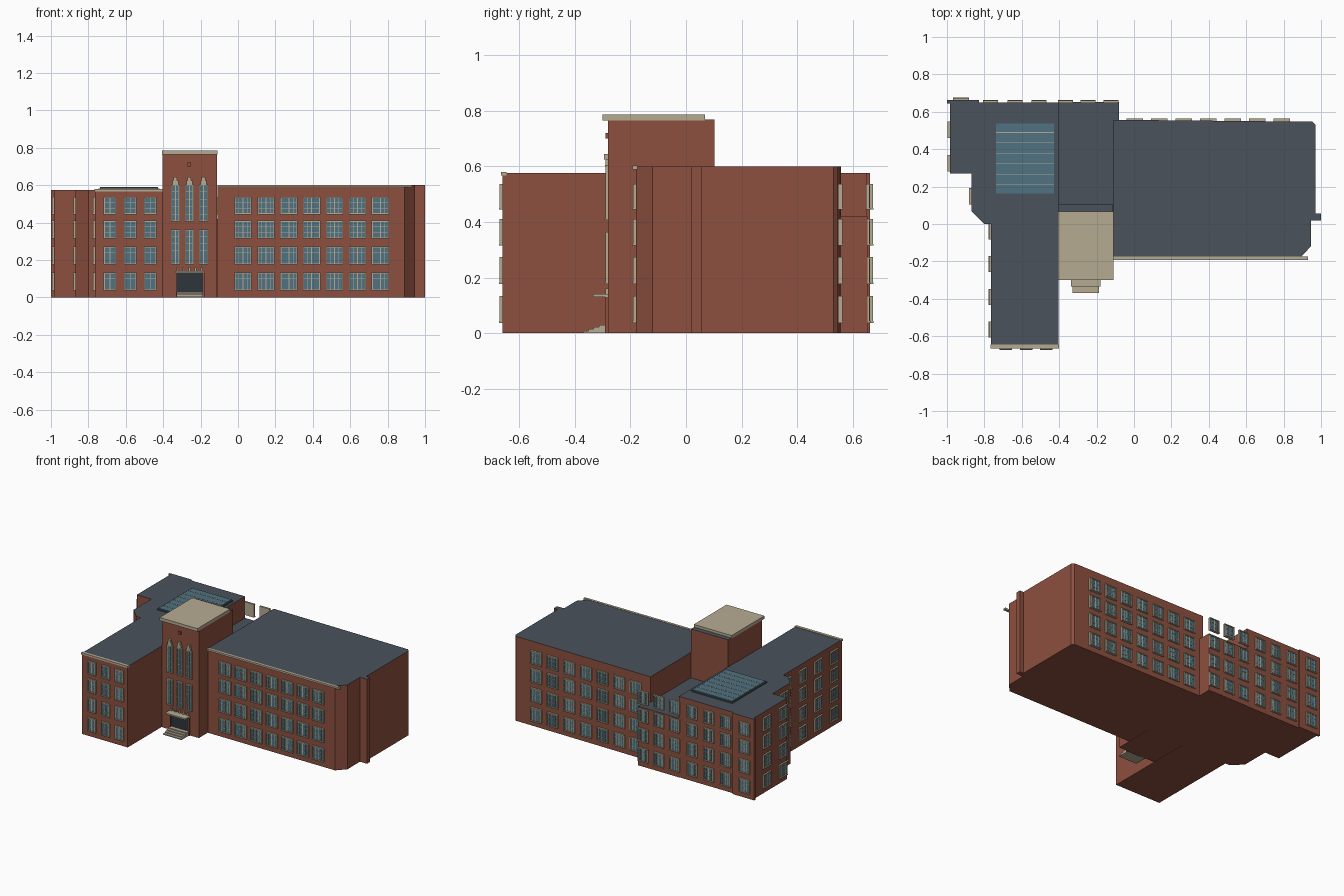
import bpy, bmesh
from math import radians
from mathutils import Matrix, Vector

if "Cube" in bpy.data.objects:
    bpy.data.objects.remove(bpy.data.objects["Cube"])


def mat(name, col):
    m = bpy.data.materials.new(name)
    m.diffuse_color = (*col, 1)
    m.use_nodes = True
    m.node_tree.nodes["Principled BSDF"].inputs["Base Color"].default_value = m.diffuse_color
    return m


BRICK = mat("brick", (0.27, 0.08, 0.05))
ROOF = mat("roof", (0.07, 0.085, 0.105))
STONE = mat("stone", (0.47, 0.41, 0.29))
GLASS = mat("glass", (0.08, 0.17, 0.22))
DARK = mat("dark_door", (0.025, 0.035, 0.045))


def finish(name, bm, mats):
    bmesh.ops.recalc_face_normals(bm, faces=bm.faces)
    me = bpy.data.meshes.new(name)
    bm.to_mesh(me)
    bm.free()
    for m in mats:
        me.materials.append(m)
    ob = bpy.data.objects.new(name, me)
    bpy.context.collection.objects.link(ob)
    return ob


def add_box(bm, x0, x1, y0, y1, z0, z1, mi=0, M=Matrix()):
    T = M @ Matrix.Translation(((x0 + x1) / 2, (y0 + y1) / 2, (z0 + z1) / 2))
    T = T @ Matrix.Diagonal((x1 - x0, y1 - y0, z1 - z0, 1))
    vs = bmesh.ops.create_cube(bm, size=1, matrix=T)["verts"]
    for f in {f for v in vs for f in v.link_faces}:
        f.material_index = mi


def box(name, x0, x1, y0, y1, z0, z1, m):
    bm = bmesh.new()
    add_box(bm, x0, x1, y0, y1, z0, z1)
    return finish(name, bm, [m])


def prism(name, pts, h):
    """Brick block with a dark roof on its top face."""
    bm = bmesh.new()
    base = bm.faces.new([bm.verts.new((x, y, 0)) for x, y in pts])
    r = bmesh.ops.extrude_face_region(bm, geom=[base])
    bmesh.ops.translate(bm, vec=(0, 0, h),
                        verts=[g for g in r["geom"] if isinstance(g, bmesh.types.BMVert)])
    bm.normal_update()
    for f in bm.faces:
        f.material_index = int(f.calc_center_median().z > h - 1e-4)
    return finish(name, bm, [BRICK, ROOF])


def add_window(bm, u, z0, z1, w, M, cols=4, rows=3):
    """Window in wall coordinates: u along the wall, -y outward."""
    a, b, t = u - w / 2, u + w / 2, 0.006
    add_box(bm, a, b, -0.003, 0.003, z0, z1, 0, M)
    add_box(bm, a + t / 2, b - t / 2, -0.005, -0.002, z0 + t / 2, z1 - t / 2, 1, M)
    for x in (a, b - t):
        add_box(bm, x, x + t, -0.010, 0, z0, z1, 0, M)
    for z, d in ((z0, 0.013), (z1 - t, 0.011)):
        add_box(bm, a, b, -d, 0, z, z + t, 0, M)
    for i in range(1, cols):
        x, k = a + w * i / cols, (0.0025 if 2 * i == cols else 0.001)
        add_box(bm, x - k, x + k, -0.007, 0, z0, z1, 0, M)
    for j in range(1, rows):
        z = z0 + (z1 - z0) * j / rows
        add_box(bm, a, b, -0.0065, 0, z - 0.001, z + 0.001, 0, M)


FLOORS = [(0.037, 0.134), (0.176, 0.273), (0.315, 0.41), (0.444, 0.537)]
TURN = {"front": 0, "left": -90, "back": 180}


def facade(name, side, wall, centres, w, floors=FLOORS, cols=4, rows=3):
    """Grid of windows; centres are world x (front/back) or y (left)."""
    bm = bmesh.new()
    for c in centres:
        loc = Vector((wall, c, 0)) if side == "left" else Vector((c, wall, 0))
        M = Matrix.Translation(loc) @ Matrix.Rotation(radians(TURN[side]), 4, 'Z')
        for z0, z1 in floors:
            add_window(bm, 0, z0, z1, w, M, cols, rows)
    return finish(name, bm, [STONE, GLASS])


# Main masses
prism("right_wing", [(-0.11, -0.18), (0.89, -0.18), (0.945, -0.12), (0.945, 0.02),
                     (0.97, 0.055), (0.97, 0.53), (0.955, 0.547), (-0.11, 0.557)], 0.60)
prism("left_wing", [(-0.765, -0.66), (-0.405, -0.66), (-0.405, 0.0), (-0.40, 0.0),
                    (-0.40, 0.65), (-0.83, 0.65), (-0.83, 0.662), (-1.0, 0.662),
                    (-1.0, 0.645), (-0.985, 0.645), (-0.985, 0.27), (-0.87, 0.27),
                    (-0.87, 0.07), (-0.80, 0.0), (-0.765, 0.0)], 0.575)
prism("rear_link", [(-0.40, 0.0), (-0.11, 0.0), (-0.11, 0.557), (-0.08, 0.557),
                    (-0.08, 0.652), (-0.40, 0.652)], 0.42)
prism("tower", [(-0.403, -0.28), (-0.112, -0.28), (-0.112, 0.103), (-0.403, 0.103)], 0.768)
prism("side_chimney", [(0.94, 0.02), (1.0, 0.02), (1.0, 0.055), (0.94, 0.055)], 0.60)

# Copings and tower cap
box("tower_cap", -0.406, -0.109, -0.30, 0.068, 0.764, 0.786, STONE)
box("right_wing_coping", -0.11, 0.93, -0.192, -0.175, 0.589, 0.602, STONE)
box("left_wing_coping", -0.768, -0.402, -0.665, -0.645, 0.566, 0.579, STONE)

# Skylight with glazing bars
bm = bmesh.new()
add_box(bm, -0.745, -0.42, 0.155, 0.545, 0.57, 0.583, 0)
add_box(bm, -0.738, -0.427, 0.162, 0.538, 0.58, 0.588, 1)
for i in range(1, 7):
    y = 0.155 + 0.39 * i / 7
    add_box(bm, -0.738, -0.427, y - 0.0015, y + 0.0015, 0.58, 0.5895, 2)
finish("skylight", bm, [ROOF, GLASS, STONE])

# Window grids
facade("right_wing_front_windows", "front", -0.18, [0.027 + 0.1223 * i for i in range(7)], 0.092)
facade("right_wing_back_windows", "back", 0.552, [0.005 + 0.131 * i for i in range(7)], 0.088)
facade("left_wing_front_windows", "front", -0.66, [-0.685, -0.576, -0.469], 0.066, cols=2)
facade("left_wing_side_windows", "left", -0.765, [-0.04, -0.213, -0.39, -0.565], 0.085)
facade("left_corner_side_windows", "left", -0.985, [0.325, 0.503], 0.088)
facade("left_step_side_windows", "left", -0.87, [0.148], 0.09)
facade("left_corner_back_window", "back", 0.662, [-0.925], 0.085)
facade("left_wing_back_windows", "back", 0.65, [-0.768, -0.637, -0.507, -0.367, -0.245, -0.122], 0.08)

# Tall tower windows with finials
TX = (-0.335, -0.26, -0.185)
facade("tower_windows", "front", -0.28, TX, 0.048,
       floors=[(0.176, 0.364), (0.406, 0.604)], cols=2, rows=5)
bm = bmesh.new()
for x in TX:
    add_box(bm, x - 0.016, x + 0.016, -0.29, -0.278, 0.604, 0.624)
    add_box(bm, x - 0.010, x + 0.010, -0.295, -0.278, 0.624, 0.645)
finish("tower_finials", bm, [STONE])
box("tower_boss", -0.27, -0.25, -0.29, -0.278, 0.70, 0.72, BRICK)

# Entrance: door, jambs, canopy, studs and steps
box("door", -0.325, -0.187, -0.286, -0.27, 0.0, 0.13, DARK)
bm = bmesh.new()
for x in (-0.332, -0.187):
    add_box(bm, x, x + 0.007, -0.292, -0.27, 0, 0.13)
finish("door_jambs", bm, [BRICK])
bm = bmesh.new()
add_box(bm, -0.338, -0.178, -0.335, -0.278, 0.13, 0.14)
for i in range(5):
    x = -0.325 + i * 0.0325
    add_box(bm, x - 0.005, x + 0.005, -0.29, -0.278, 0.14, 0.16)
finish("canopy", bm, [STONE])
bm = bmesh.new()
for i in range(4):
    add_box(bm, -0.33, -0.186, -0.37 + 0.019 * i, -0.275, 0.0075 * i, 0.0075 * (i + 1))
finish("steps", bm, [STONE])
